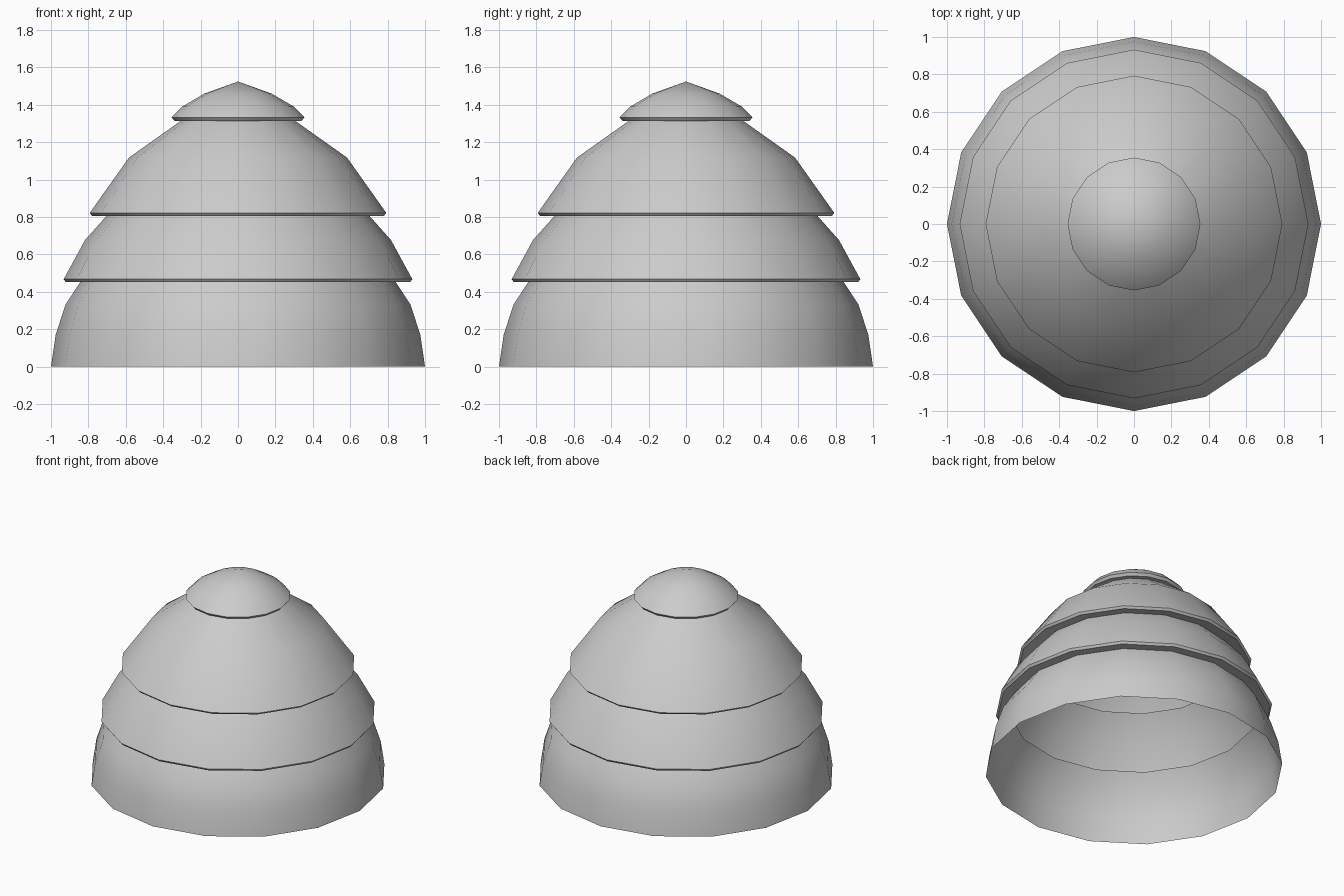
import bpy, bmesh, math

if "Cube" in bpy.data.objects:
    bpy.data.objects.remove(bpy.data.objects["Cube"])

SIDES = 16


def lathe(name, profile):
    """Revolve an (r, z) profile, listed bottom to top, into a 16-sided open shell."""
    bm = bmesh.new()
    rings = []
    for r, z in profile:
        if r == 0:
            rings.append([bm.verts.new((0, 0, z))] * SIDES)
        else:
            rings.append([bm.verts.new((r * math.cos(math.tau * i / SIDES),
                                        r * math.sin(math.tau * i / SIDES), z))
                          for i in range(SIDES)])
    for low, high in zip(rings, rings[1:]):
        for i in range(SIDES):
            j = (i + 1) % SIDES
            corners = [low[i], low[j], high[j], high[i]]
            bm.faces.new(list(dict.fromkeys(corners)))
    mesh = bpy.data.meshes.new(name)
    bm.to_mesh(mesh)
    bm.free()
    mesh.shade_smooth()
    mesh.set_sharp_from_angle(angle=math.radians(40))
    ob = bpy.data.objects.new(name, mesh)
    bpy.context.collection.objects.link(ob)
    return ob


# Open-bottomed base dome
lathe("base_tier", [(1, 0), (0.975, 0.17), (0.922, 0.333), (0.835, 0.465)])

# Overhanging tiers: underside, thin lip, then sloping wall
lathe("second_tier", [(0.835, 0.465), (0.92, 0.452), (0.932, 0.468),
                      (0.818, 0.677), (0.68, 0.832)])
lathe("third_tier", [(0.68, 0.832), (0.78, 0.807), (0.793, 0.822),
                     (0.583, 1.118), (0.295, 1.322)])

# Pointed cap
lathe("top_cap", [(0.295, 1.322), (0.34, 1.315), (0.355, 1.333),
                  (0.295, 1.393), (0.18, 1.46), (0, 1.525)])
